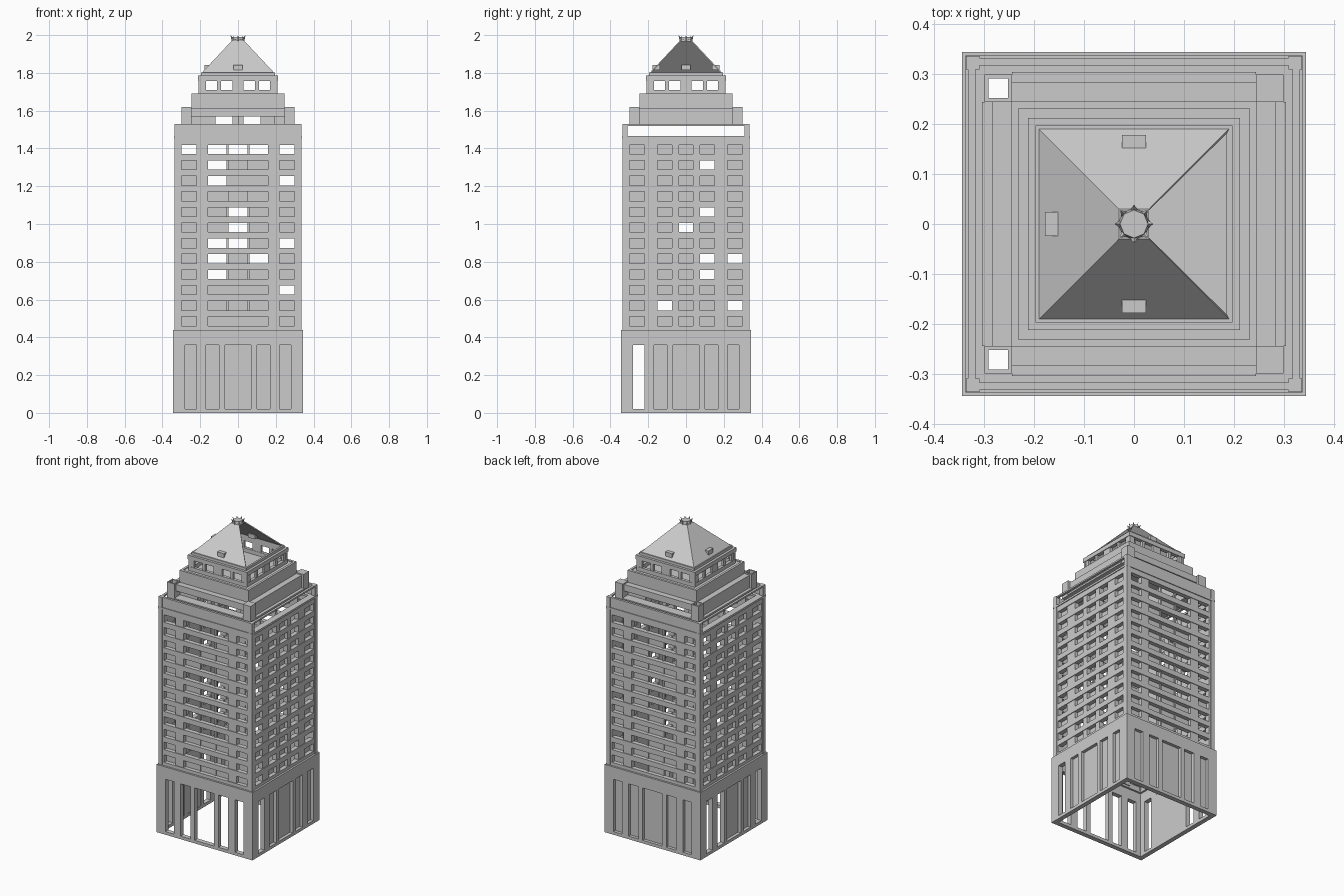
import bpy, bmesh, math, random
from mathutils import Matrix, Vector

random.seed(4)
cube = bpy.data.objects.get("Cube")
if cube:
    bpy.data.objects.remove(cube, do_unlink=True)

stone = bpy.data.materials.new("grey_stone")
stone.use_nodes = True
GREY = (0.6, 0.6, 0.6, 1)
stone.diffuse_color = GREY
stone.node_tree.nodes["Principled BSDF"].inputs["Base Color"].default_value = GREY

FRONT, RIGHT, BACK, LEFT = range(4)


def finish(name, bm):
    mesh = bpy.data.meshes.new(name)
    bm.to_mesh(mesh)
    bm.free()
    mesh.materials.append(stone)
    obj = bpy.data.objects.new(name, mesh)
    bpy.context.collection.objects.link(obj)
    return obj


def box(bm, side, half, x, depth, z):
    """Box on one face of the tower; depth is measured inward from the face."""
    lo = Vector((x[0], -half + depth[0], z[0]))
    hi = Vector((x[1], -half + depth[1], z[1]))
    size = hi - lo
    m = (Matrix.Rotation(side * math.pi / 2, 4, 'Z')
         @ Matrix.Translation((lo + hi) / 2) @ Matrix.Diagonal((*size, 1)))
    bmesh.ops.create_cube(bm, size=1, matrix=m)


def mirrored(spans):
    return sorted(set(spans) | {(-b, -a) for a, b in spans})


def gaps(openings, half):
    """Solid pier spans left between the openings."""
    edges = [-half] + [v for o in openings for v in o] + [half]
    return list(zip(edges[::2], edges[1::2]))


def ring(name, half, width, z, sides=range(4), reach=None):
    """Four walls; reach shortens them so that the corners stay open."""
    bm = bmesh.new()
    reach = reach or half
    for s in sides:
        box(bm, s, half, (-reach, reach), (0, width), z)
    return finish(name, bm)


# Hollow base with tall openings
BASE = 0.345
base_open = mirrored([(0.22, 0.28), (0.10, 0.17), (-0.07, 0.07)])
bm = bmesh.new()
for s in range(4):
    for span in gaps(base_open, BASE):
        box(bm, s, BASE, span, (0, 0.03), (0, 0.40))
    box(bm, s, BASE, (-BASE, BASE), (0, 0.03), (0, 0.02))
    box(bm, s, BASE, (-BASE, BASE), (0, 0.03), (0.36, 0.44))
finish("base_walls", bm)

# Recessed panels closing some of the base openings
bm = bmesh.new()
closed = {BACK: range(5), RIGHT: (1, 2, 3, 4), LEFT: (2, 3)}
for s, picks in closed.items():
    for i in picks:
        box(bm, s, BASE, base_open[i], (0.02, 0.028), (0.02, 0.36))
finish("base_panels", bm)

# Shaft: piers, floor bands and recessed panes
SHAFT, ROWS, PITCH, FIRST = 0.333, 12, 0.0827, 0.485
side_open = mirrored([(0.22, 0.30), (0.075, 0.15), (-0.038, 0.038)])
bay_open = mirrored([(0.22, 0.30), (0.06, 0.16), (-0.05, 0.05)])
# Share of glazed windows in each face's five columns
OPEN, SOME, MOST, SHUT = 0.15, 0.45, 0.7, 0.85
pane_share = {
    FRONT: (SHUT, SOME, SOME, SOME, OPEN),
    RIGHT: (OPEN, SOME, SOME, SOME, SHUT),
    BACK: (SHUT, MOST, MOST, MOST, OPEN),
    LEFT: (OPEN, MOST, MOST, MOST, SHUT),
}
piers, bands, panes = bmesh.new(), bmesh.new(), bmesh.new()
for s in range(4):
    bay = s in (FRONT, BACK)
    openings = bay_open if bay else side_open
    for a, b in gaps(openings, SHAFT):
        inset = 0.02 if b - a < 0.03 else 0.004
        box(piers, s, SHAFT, (a, b), (inset, 0.035), (0.44, 1.46))
    for r in range(ROWS + 1):
        z = FIRST + (r - 0.5) * PITCH
        low, high = z - 0.017, z + 0.017
        box(bands, s, SHAFT, (-SHAFT, SHAFT), (0, 0.03),
            (low, 1.46 if r == ROWS else high))
        # The top row of the bay sides stays unglazed
        if r < ROWS - bay:
            for span, share in zip(openings, pane_share[s]):
                if random.random() < share:
                    box(panes, s, SHAFT, span, (0.026, 0.032), (high, low + PITCH))
finish("shaft_piers", piers)
finish("floor_bands", bands)
finish("window_panes", panes)

# Corner posts of the shaft
bm = bmesh.new()
for s in range(4):
    box(bm, s, 0.337, (-0.337, -0.31), (0, 0.027), (0.44, 1.53))
finish("corner_posts", bm)

# First terrace: ledge, parapets front and back, open flanks
TURRET_IN, TURRET_OUT = 0.245, 0.3
ring("shaft_ledge", 0.338, 0.042, (1.452, 1.465))
ring("terrace_parapet", 0.333, 0.015, (1.46, 1.53), (FRONT, BACK))
ring("terrace_rail", 0.333, 0.015, (1.52, 1.53), (RIGHT, LEFT))
ring("terrace_deck", 0.305, 0.06, (1.518, 1.53), reach=TURRET_IN)

# Corner turrets: two solid ones at +x, two open wells at -x
solid, wells = bmesh.new(), bmesh.new()
span, size, wall = (-TURRET_OUT, -TURRET_IN), TURRET_OUT - TURRET_IN, 0.008
for s in (RIGHT, BACK):
    box(solid, s, TURRET_OUT, span, (0, size), (1.518, 1.62))
for s in (FRONT, LEFT):
    for d in (0, size - wall):
        box(wells, s, TURRET_OUT, span, (d, d + wall), (1.518, 1.62))
        box(wells, s, TURRET_OUT, (span[0] + d, span[0] + d + wall),
            (0, size), (1.518, 1.62))
finish("solid_turrets", solid)
finish("open_turrets", wells)

# Step between the turrets: raised band front and back, full wall on the flanks
ring("step_band", 0.285, 0.04, (1.57, 1.612), (FRONT, BACK), TURRET_IN)
ring("step_wall", 0.285, 0.04, (1.53, 1.612), (RIGHT, LEFT), TURRET_IN)

# Upper block with a low slot under its wall front and back
ring("upper_block_wall", 0.247, 0.015, (1.57, 1.69))
bm = bmesh.new()
for s in (FRONT, BACK):
    for slot in gaps([(-0.12, 0.0), (0.03, 0.19)], 0.247):
        box(bm, s, 0.247, slot, (0.001, 0.015), (1.53, 1.57))
finish("upper_block_footing", bm)
ring("upper_block_deck", 0.24, 0.24, (1.675, 1.685))

# Lantern storey with open windows
LANTERN = 0.21
lantern_open = mirrored([(0.11, 0.17), (0.03, 0.09), (-0.09, -0.03)])
bm = bmesh.new()
for s in range(4):
    for slot in gaps(lantern_open, LANTERN):
        box(bm, s, LANTERN, slot, (0.002, 0.018), (1.685, 1.77))
    box(bm, s, LANTERN, (-LANTERN, LANTERN), (0, 0.02), (1.685, 1.71))
finish("lantern_piers", bm)
ring("lantern_cornice", 0.213, 0.025, (1.758, 1.785))
ring("eaves", 0.197, 0.012, (1.785, 1.802))

# Hipped roof shell, open on its right slope
bm = bmesh.new()
bmesh.ops.create_cone(bm, segments=4, cap_ends=True, depth=0.173,
                      radius1=0.192 * math.sqrt(2), radius2=0.03 * math.sqrt(2),
                      matrix=Matrix.Translation((0, 0, 1.8865))
                      @ Matrix.Rotation(math.pi / 4, 4, 'Z'))
bm.normal_update()
hidden = [f for f in bm.faces if f.normal.z < -0.5 or f.normal.x > 0.3]
bmesh.ops.delete(bm, geom=hidden, context='FACES')
roof = finish("roof", bm)
shell = roof.modifiers.new("thickness", 'SOLIDIFY')
shell.thickness = 0.006

# Small roof vents
bm = bmesh.new()
for s in (FRONT, BACK, LEFT):
    box(bm, s, 0.178, (-0.024, 0.024), (0, 0.04), (1.815, 1.842))
finish("roof_vents", bm)

# Crown at the peak: collar and a ring of leaning points
bm = bmesh.new()
bmesh.ops.create_cone(bm, segments=8, cap_ends=True, radius1=0.034, radius2=0.028,
                      depth=0.025, matrix=Matrix.Translation((0, 0, 1.9775)))
for i in range(8):
    m = (Matrix.Rotation(i * math.pi / 4, 4, 'Z') @ Matrix.Translation((0.032, 0, 1.985))
         @ Matrix.Rotation(0.5, 4, 'Y'))
    bmesh.ops.create_cone(bm, segments=4, cap_ends=True, radius1=0.01, radius2=0,
                          depth=0.03, matrix=m)
finish("crown", bm)
